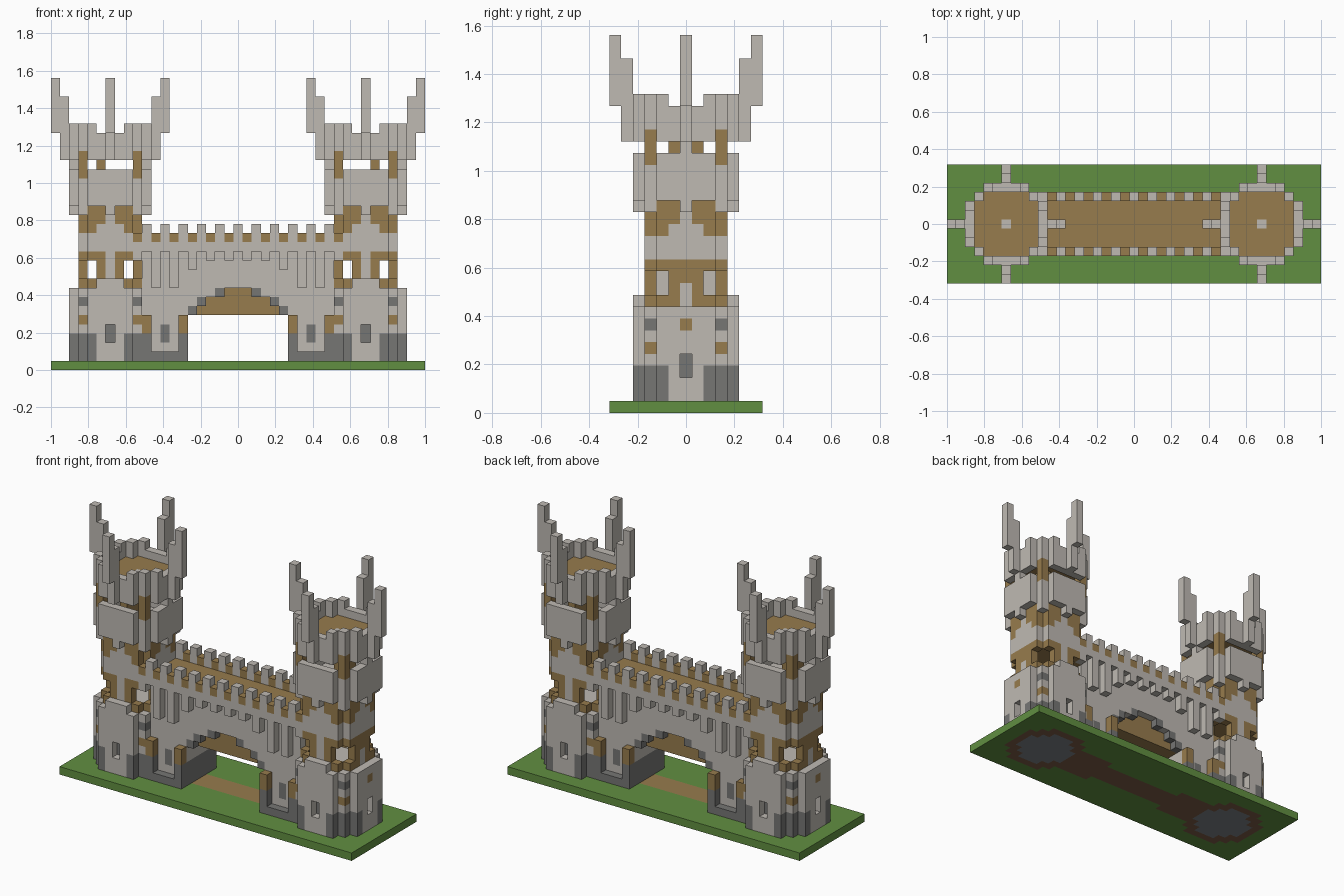
import bpy
import bmesh

V = 2 / 41            # size of one block
STONE, DARK, WOOD, GRASS, EARTH, SLATE = range(6)


def make_material(name, rgb):
    m = bpy.data.materials.new(name)
    m.use_nodes = True
    m.diffuse_color = (*rgb, 1)
    bsdf = m.node_tree.nodes["Principled BSDF"]
    bsdf.inputs["Base Color"].default_value = (*rgb, 1)
    bsdf.inputs["Roughness"].default_value = 0.9
    return m


cube = bpy.data.objects.get("Cube")
if cube:
    bpy.data.objects.remove(cube, do_unlink=True)

mats = [make_material("pale stone", (.52, .49, .45)),
        make_material("dark stone", (.18, .18, .175)),
        make_material("wood", (.31, .2, .075)),
        make_material("grass", (.12, .275, .053)),
        make_material("earth", (.2, .105, .06)),
        make_material("slate", (.2, .22, .24))]

parts = {}            # part name -> {block: colour}


def fill(part, xs, ys, zs, colour):
    blocks = parts.setdefault(part, {})
    for x in xs:
        for y in ys:
            for z in zs:
                blocks[x, y, z] = colour


def span(a, b=None):
    """Inclusive range; one argument gives a symmetric range."""
    return range(-a, a + 1) if b is None else range(a, b + 1)


def octagon(r, lim):
    return [(x, y) for x in span(r) for y in span(r) if abs(x) + abs(y) <= lim]


def is_edge(x, y, r, lim):
    return max(abs(x), abs(y)) == r or abs(x) + abs(y) == lim


# Ground slab with a wooden path through the gate
fill("ground", span(20), span(6), [0], GRASS)
fill("ground", span(7), span(1), [0], WOOD)

# Gate wall: piers, span with stepped arch, walkway
fill("gate_wall", span(10), span(2), span(6, 12), STONE)
fill("gate_wall", span(5), span(1), span(6, 8), WOOD)
fill("gate_wall", span(10), span(2), [13], WOOD)
for s in (-1, 1):
    fill("gate_wall", [s * x for x in span(6, 10)], span(2), span(1, 5), STONE)
    for f in (-1, 1):
        for half, z in ((4, 6), (3, 7), (1, 8)):
            for x in span(half):
                parts["gate_wall"].pop((x, f * 2, z), None)
            fill("gate_wall", [s * (half + 1)], [f * 2], [z], DARK)
        # Dark plinth frame round each pier panel, and its niche
        fill("pier_frame", [s * 6, s * 10], [f * 3], span(1, 3), DARK)
        fill("pier_frame", [s * x for x in span(7, 9)], [f * 3], [1], DARK)
        fill("pier_frame", [s * 6, s * 10, s * 11], [f * 3], span(4, 5), WOOD)
        fill("gate_wall", [s * 8], [f * 2], span(3, 4), DARK)
    fill("gate_wall", [s * 6], span(2), span(1, 3), DARK)

# Parapet with merlons and corbels
for f in (-1, 1):
    fill("parapet", span(11), [3 * f], [13], STONE)
    for x in span(11):
        if x % 2:
            fill("parapet", [x], [3 * f], [14], WOOD)
            low = 9 if abs(x) in (7, 9) else 11 if abs(x) == 5 else 12
            fill("parapet", [x], [3 * f], span(low, 12), STONE)
        else:
            fill("parapet", [x], [3 * f], [14, 15], STONE)


def tower_block(x, y, z):
    """Colour of a tower block at an offset from the tower axis, or None."""
    ax, ay = abs(x), abs(y)
    side, top = min(ax, ay), max(ax, ay)
    wide = ax + ay <= 6 and is_edge(x, y, 4, 6)
    slim = ax + ay <= 5 and top == 3
    if z <= 8:                                   # broad foot
        if z == 8 and not wide:
            return STONE
        if wide:
            if side == 0 and z in (3, 4):
                return None
            if (ax, ay) == (3, 3) and z in (5, 7):
                return WOOD if z == 5 else DARK
            if (x, y, z) == (4, 0, 7):
                return WOOD
            return DARK if side >= 2 and z <= (4 if side == 2 and z < 4 else 3) else STONE
        return DARK if slim and z <= 4 else None
    if z <= 17:                                  # slim shaft
        if z == 9 and ay == 4 and ax <= 1:
            return STONE
        if z == 17 and (side == 0 and top == 4 or (ax, ay) == (3, 3)):
            return STONE
        if z == 13 and top < 3:
            return WOOD
        if not slim:
            return None
        if z in (10, 11) and side == 2:
            return None
        if z <= 12:
            return STONE if side == 0 and (ay == 3 or z < 11) else WOOD
        if z >= 15 and side >= (2 if z == 15 else 1):
            return WOOD
        return STONE
    if z == 18:                                  # head floor
        return STONE
    if z == 24 and not wide:                     # roof deck
        return STONE if top == 0 else WOOD
    if not wide:                                 # stair inside the head
        return WOOD if x == 1 and ay <= 1 and z <= 23 else None
    if (ax, ay) == (3, 3) and 21 <= z <= 23:
        return WOOD
    if z == 22:                                  # open windows
        return STONE if ax == 4 and ay == 0 else None
    if z == 26 and side < 2:                     # corner battlements
        return None
    return STONE


# Towers, mirrored, each with four stepped horns
for s, side in ((1, "left"), (-1, "right")):
    blocks = parts.setdefault(side + "_tower", {})
    for x, y in octagon(4, 6):
        for z in span(1, 26):
            if z > 8 and z < 18 and (s * (14 + x), y, z) in parts["gate_wall"] and x < -3:
                continue
            c = tower_block(x, y, z)
            if c is not None:
                blocks[s * (14 + x), y, z] = c
    for dx, dy in ((1, 0), (-1, 0), (0, 1), (0, -1)):
        for r, zs in ((5, span(23, 29)), (6, span(26, 31))):
            fill(side + "_horns", [s * (14 + dx * r)], [dy * r], zs, STONE)

# Remove blocks that a later part takes over
order = list(parts)
for i, name in enumerate(order):
    later = set().union(*[parts[n].keys() for n in order[i + 1:]])
    parts[name] = {b: c for b, c in parts[name].items() if b not in later}
solid = set().union(*[p.keys() for p in parts.values()])


def under_colour(x, y):
    """Underside colour of the ground."""
    dx, ay = abs(abs(x) - 14), abs(y)
    if max(dx, ay) <= 3 and dx + ay <= 4:
        return SLATE
    if max(dx, ay) <= 4 and dx + ay <= 6:
        return EARTH
    if ay <= (2 if 6 <= abs(x) <= 10 else 1) and abs(x) <= 10:
        return EARTH
    return GRASS


def build(name, blocks):
    """Mesh of the exposed block faces."""
    bm = bmesh.new()
    verts = {}

    def vert(p):
        if p not in verts:
            verts[p] = bm.verts.new(((p[0] - .5) * V, (p[1] - .5) * V, p[2] * V))
        return verts[p]

    for b, colour in blocks.items():
        for axis in range(3):
            u, w = (axis + 1) % 3, (axis + 2) % 3
            for d in (0, 1):
                n = list(b)
                n[axis] += 2 * d - 1
                if tuple(n) in solid:
                    continue
                loop = []
                for a, c in ((0, 0), (1, 0), (1, 1), (0, 1)):
                    p = list(b)
                    p[axis] += d
                    p[u] += a
                    p[w] += c
                    loop.append(vert(tuple(p)))
                face = bm.faces.new(loop if d else loop[::-1])
                face.material_index = colour
                if b[2] == 0 and axis == 2 and d == 0:
                    face.material_index = under_colour(b[0], b[1])
    mesh = bpy.data.meshes.new(name)
    for m in mats:
        mesh.materials.append(m)
    bm.to_mesh(mesh)
    bm.free()
    bpy.context.collection.objects.link(bpy.data.objects.new(name, mesh))


for name, blocks in parts.items():
    build(name, blocks)
